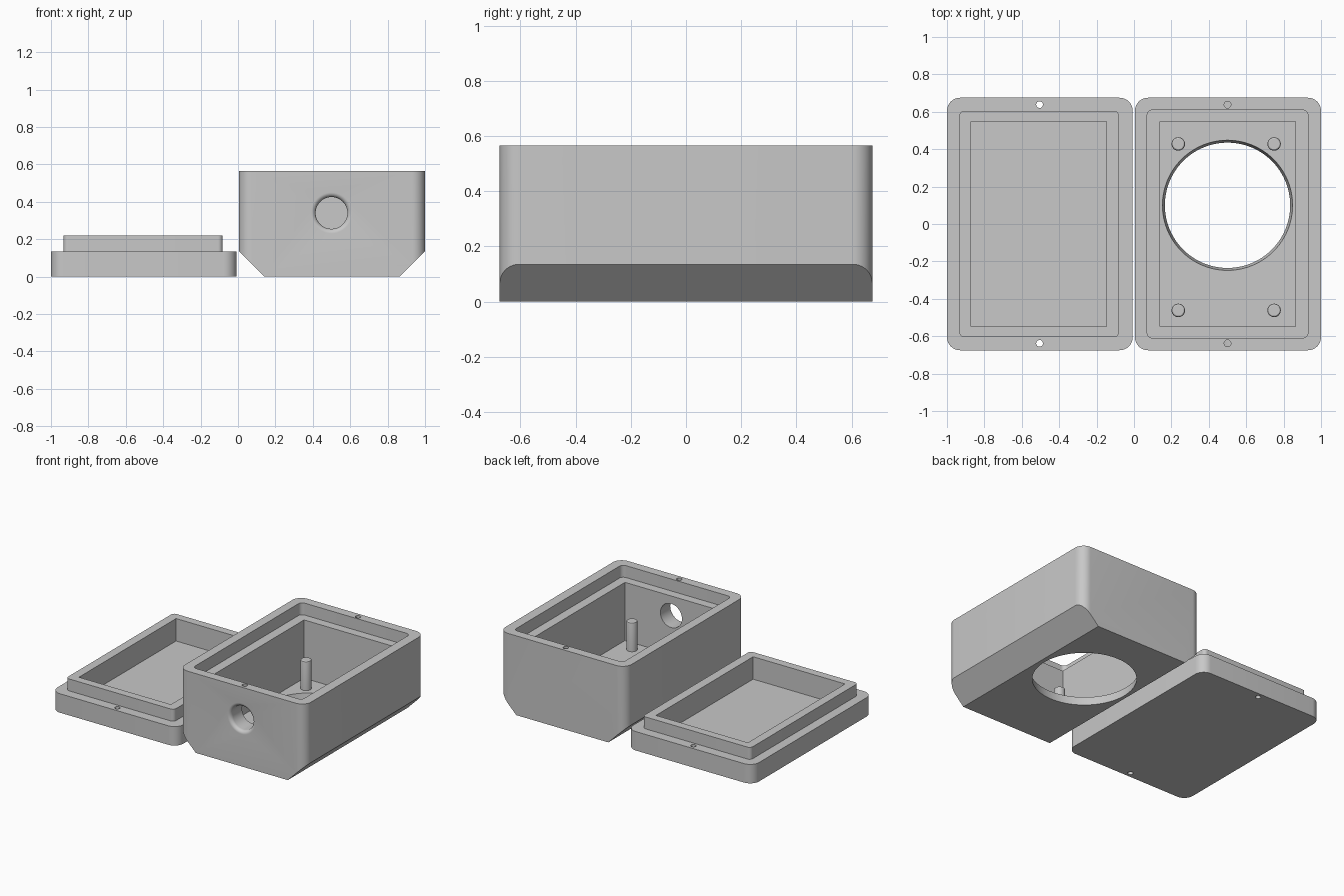
import bpy, bmesh, math
from mathutils import Matrix, Vector

cube = bpy.data.objects.get("Cube")
if cube:
    bpy.data.objects.remove(cube, do_unlink=True)

grey = bpy.data.materials.new("plain grey")
grey.use_nodes = True
COLOUR = (0.58, 0.58, 0.58, 1)
grey.diffuse_color = COLOUR
for node in grey.node_tree.nodes:
    if node.type == 'BSDF_PRINCIPLED':
        node.inputs["Base Color"].default_value = COLOUR


def make(name, bm):
    bmesh.ops.recalc_face_normals(bm, faces=bm.faces[:])
    mesh = bpy.data.meshes.new(name)
    bm.to_mesh(mesh)
    bm.free()
    mesh.materials.append(grey)
    obj = bpy.data.objects.new(name, mesh)
    bpy.context.collection.objects.link(obj)
    return obj


def slab(x0, x1, y, z0, z1, r=0.0):
    """Upright block, symmetric in y, with rounded vertical corners."""
    bm = bmesh.new()
    centre = Matrix.Translation(((x0 + x1) / 2, 0, (z0 + z1) / 2))
    size = Matrix.Diagonal((x1 - x0, 2 * y, z1 - z0, 1))
    bmesh.ops.create_cube(bm, size=1, matrix=centre @ size)
    if r:
        upright = [e for e in bm.edges
                   if abs(e.verts[0].co.z - e.verts[1].co.z) > 0.01]
        bmesh.ops.bevel(bm, geom=upright, offset=r, segments=10,
                        profile=0.5, affect='EDGES')
    return bm


def lathe(profile, place, sides=48):
    """Closed turned solid from (radius, height) pairs along local z."""
    bm = bmesh.new()
    rings = []
    for r, h in profile:
        rings.append([bm.verts.new(place @ Vector((
            r * math.cos(math.tau * i / sides),
            r * math.sin(math.tau * i / sides), h))) for i in range(sides)])
    for a, b in zip(rings, rings[1:]):
        for i in range(sides):
            j = (i + 1) % sides
            bm.faces.new((a[i], a[j], b[j], b[i]))
    bm.faces.new(rings[0][::-1])
    bm.faces.new(rings[-1])
    return bm


def combine(obj, tool_bm, operation='DIFFERENCE'):
    tool = make("tool", tool_bm)
    tool.hide_render = True
    mod = obj.modifiers.new("combine", 'BOOLEAN')
    mod.object, mod.operation, mod.solver = tool, operation, 'EXACT'
    bpy.context.view_layer.update()
    graph = bpy.context.evaluated_depsgraph_get()
    mesh = bpy.data.meshes.new_from_object(obj.evaluated_get(graph))
    obj.modifiers.clear()
    obj.data = mesh
    bpy.data.objects.remove(tool, do_unlink=True)


def at(x, y, z=0):
    return Matrix.Translation((x, y, z))


def smooth(obj):
    bpy.ops.object.select_all(action='DESELECT')
    obj.select_set(True)
    bpy.context.view_layer.objects.active = obj
    bpy.ops.object.shade_smooth_by_angle(angle=math.radians(30))


HALF_Y, BOX_H, LID_H, FLOOR = 0.675, 0.565, 0.135, 0.065
SCREW_R, SCREW_Y = 0.018, 0.638

# Lid: base plate with a raised lip, hollowed, with two screw holes
lid = make("lid", slab(-1, -0.007, HALF_Y, 0, LID_H, 0.07))
combine(lid, slab(-0.933, -0.082, 0.605, 0.1, 0.22, 0.025), 'UNION')
combine(lid, slab(-0.871, -0.146, 0.547, 0.06, 0.4))
for side in (-1, 1):
    combine(lid, lathe([(SCREW_R, -0.1), (SCREW_R, 0.4)],
                       at(-0.505, side * SCREW_Y), 24))
smooth(lid)

# Box body: rounded block with the two lower long edges cut at a slant
body = slab(0.005, 1, HALF_Y, 0, BOX_H, 0.07)
for x, direction in ((0.005, -1), (1, 1)):
    cut = bmesh.ops.bisect_plane(
        body, geom=body.verts[:] + body.edges[:] + body.faces[:],
        plane_co=(x, 0, LID_H), plane_no=(direction, 0, -1), clear_outer=True)
    rim = [e for e in cut["geom_cut"] if isinstance(e, bmesh.types.BMEdge)]
    bmesh.ops.holes_fill(body, edges=rim, sides=0)
box = make("box", body)

# Stepped recess for the lip, then the main cavity
combine(box, slab(0.07, 0.93, 0.61, 0.48, 0.8, 0.03))
combine(box, slab(0.138, 0.864, 0.547, FLOOR, 0.8))

# Large tapered opening in the floor
combine(box, lathe([(0.322, -0.05), (0.335, 0), (0.348, FLOOR), (0.36, 0.12)],
                   at(0.5, 0.1), 96))

# Cable hole in the front wall with a rounded outer edge
flare = [(0.11, -0.1)]
for i in range(9):
    a = math.pi / 2 * i / 8
    flare.append((0.11 - 0.025 * math.sin(a), 0.025 * (1 - math.cos(a))))
flare.append((0.085, 0.3))
combine(box, lathe(flare, at(0.5, -HALF_Y, 0.34)
                   @ Matrix.Rotation(-math.pi / 2, 4, 'X')))

# Blind screw holes in the rim
for side in (-1, 1):
    combine(box, lathe([(SCREW_R, 0.35), (SCREW_R, 0.8)],
                       at(0.5, side * SCREW_Y), 24))
smooth(box)

# Four mounting posts with softened tops
for x, x_name in ((0.237, "right"), (0.749, "left")):
    for y, y_name in ((-0.462, "front"), (0.428, "back")):
        post = make(f"post_{y_name}_{x_name}", lathe(
            [(0.036, FLOOR - 0.02), (0.036, 0.262),
             (0.034, 0.269), (0.028, 0.273)], at(x, y), 32))
        smooth(post)
